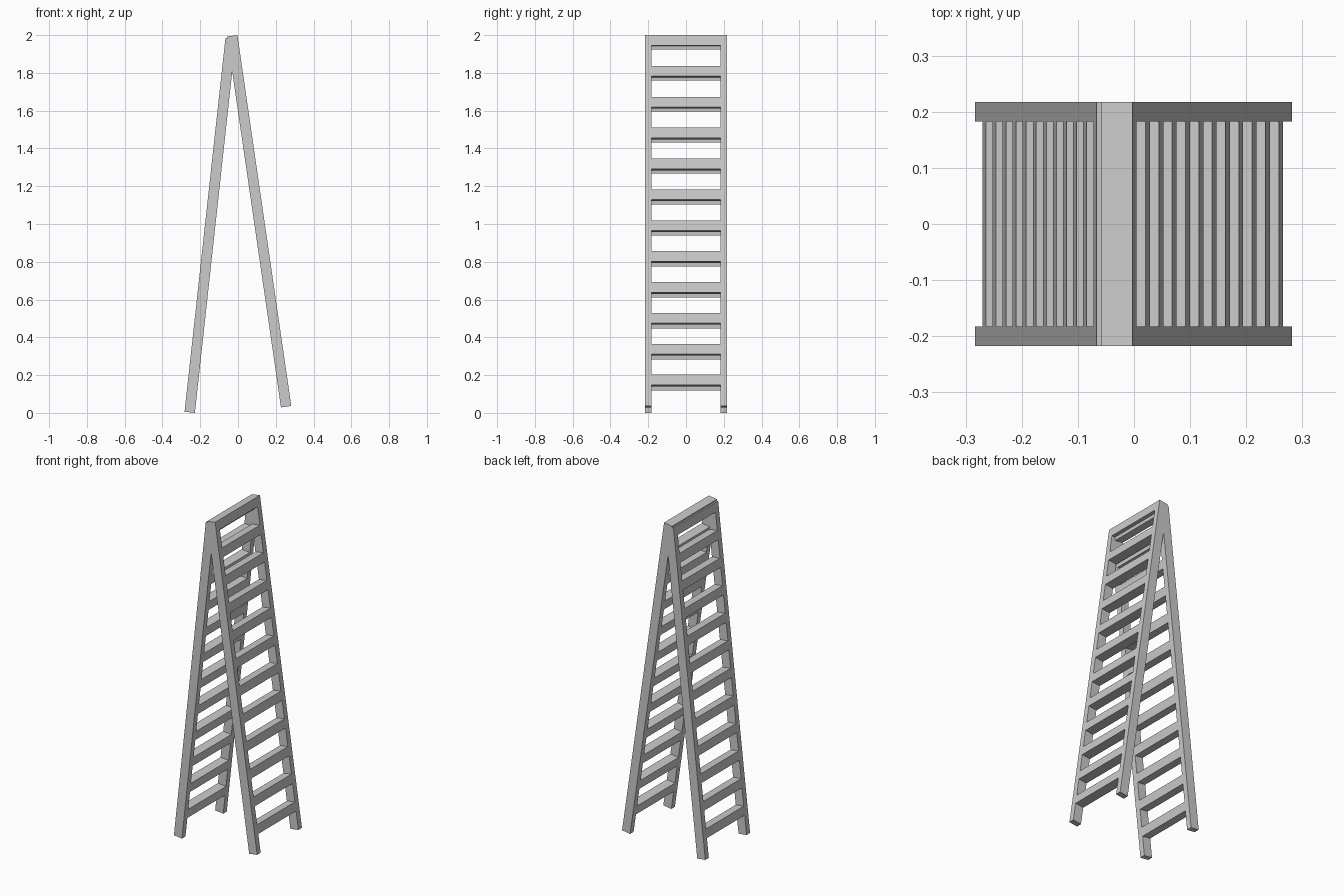
import bpy, bmesh, math
from mathutils import Vector

if "Cube" in bpy.data.objects:
    bpy.data.objects.remove(bpy.data.objects["Cube"])

HALF_W, RAIL, DEPTH = 0.217, 0.034, 0.055
RUNGS, RUNG_H = 12, 0.055


def ladder(name, side, foot_x, foot_z, tilt, length, first):
    """Ladder half: outer face grid with open cells removed, thickened inward."""
    up = Vector((-side * math.sin(tilt), 0, math.cos(tilt)))
    inward = Vector((-side * math.cos(tilt), 0, -math.sin(tilt)))
    foot = Vector((side * foot_x, 0, foot_z))

    # grid lines across the rails and along the slope
    cols = [-HALF_W, -HALF_W + RAIL, HALF_W - RAIL, HALF_W]
    pitch = (length - RUNG_H - first) / (RUNGS - 1)
    rows = [0]
    for i in range(RUNGS):
        rows += [first + i * pitch, first + i * pitch + RUNG_H]

    bm = bmesh.new()
    grid = [[bm.verts.new(foot + up * s + Vector((0, y, 0))) for y in cols] for s in rows]
    for r in range(len(rows) - 1):
        for c in range(3):
            if c == 1 and r % 2 == 0:
                continue  # opening between rungs
            bm.faces.new((grid[r][c], grid[r][c + 1], grid[r + 1][c + 1], grid[r + 1][c]))

    # thickness of rails and rungs
    ext = bmesh.ops.extrude_face_region(bm, geom=bm.faces[:], use_keep_orig=True)
    moved = [g for g in ext["geom"] if isinstance(g, bmesh.types.BMVert)]
    bmesh.ops.translate(bm, verts=moved, vec=inward * DEPTH)
    bmesh.ops.recalc_face_normals(bm, faces=bm.faces[:])

    mesh = bpy.data.meshes.new(name)
    bm.to_mesh(mesh)
    bm.free()
    obj = bpy.data.objects.new(name, mesh)
    bpy.context.collection.objects.link(obj)
    return obj


# two ladder halves leaning together at the top
ladder("left_ladder", -1, 0.283, 0.006, 0.109, 1.99, 0.118)
ladder("right_ladder", 1, 0.282, 0.037, 0.1442, 1.984, 0.112)
